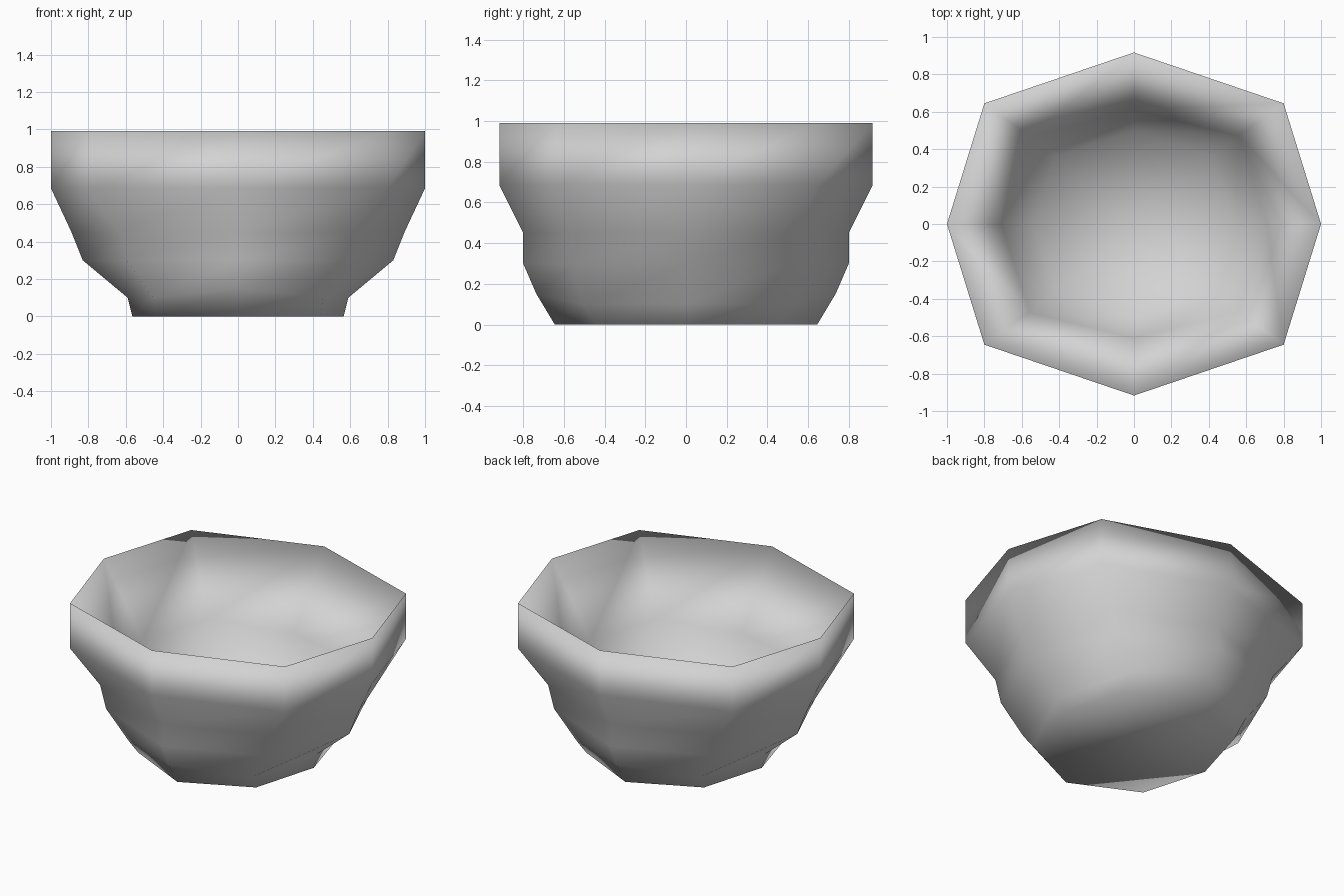
import bpy
import bmesh

cube = bpy.data.objects.get("Cube")
if cube:
    bpy.data.objects.remove(cube)

# One plain grey for the whole bowl
grey = bpy.data.materials.new("plain grey")
grey.use_nodes = True
colour = (0.65, 0.65, 0.65, 1)
grey.diffuse_color = colour
grey.node_tree.nodes["Principled BSDF"].inputs["Base Color"].default_value = colour


def octagon(bm, side, corner, front):
    """Eight-sided ring, mirrored from a side, a corner and a front point."""
    (sx, sz), (cx, cy, cz), (fy, fz) = side, corner, front
    points = [(sx, 0, sz), (cx, cy, cz), (0, fy, fz), (-cx, cy, cz),
              (-sx, 0, sz), (-cx, -cy, cz), (0, -fy, fz), (cx, -cy, cz)]
    return [bm.verts.new(p) for p in points]


# Rings from the foot up the outside, over the rim and down the inside
profile = [
    ((0.565, 0), (0.44, 0.435, 0), (0.645, 0)),
    ((0.59, 0.1), (0.455, 0.51, 0.1), (0.735, 0.15)),
    ((0.83, 0.3), (0.595, 0.555, 0.3), (0.8, 0.3)),
    ((0.89, 0.45), (0.635, 0.56, 0.45), (0.8, 0.45)),
    ((1, 0.685), (0.8, 0.645, 0.685), (0.917, 0.685)),
    ((1, 0.99), (0.8, 0.645, 0.99), (0.917, 0.99)),
    ((0.71, 0.52), (0.56, 0.47, 0.52), (0.61, 0.52)),
    ((0.54, 0.22), (0.42, 0.36, 0.22), (0.5, 0.22)),
]

bm = bmesh.new()
rings = [octagon(bm, *ring) for ring in profile]
for low, high in zip(rings, rings[1:]):
    for i in range(8):
        j = (i + 1) % 8
        bm.faces.new((low[i], low[j], high[j], high[i]))

# Flat foot and shallow dished floor
bm.faces.new(rings[0][::-1])
centre = bm.verts.new((0, 0, 0.15))
for i in range(8):
    bm.faces.new((rings[-1][i], rings[-1][(i + 1) % 8], centre))

bmesh.ops.recalc_face_normals(bm, faces=bm.faces)
for face in bm.faces:
    face.smooth = True

mesh = bpy.data.meshes.new("bowl")
bm.to_mesh(mesh)
bm.free()
mesh.materials.append(grey)
bowl = bpy.data.objects.new("bowl", mesh)
bpy.context.collection.objects.link(bowl)
